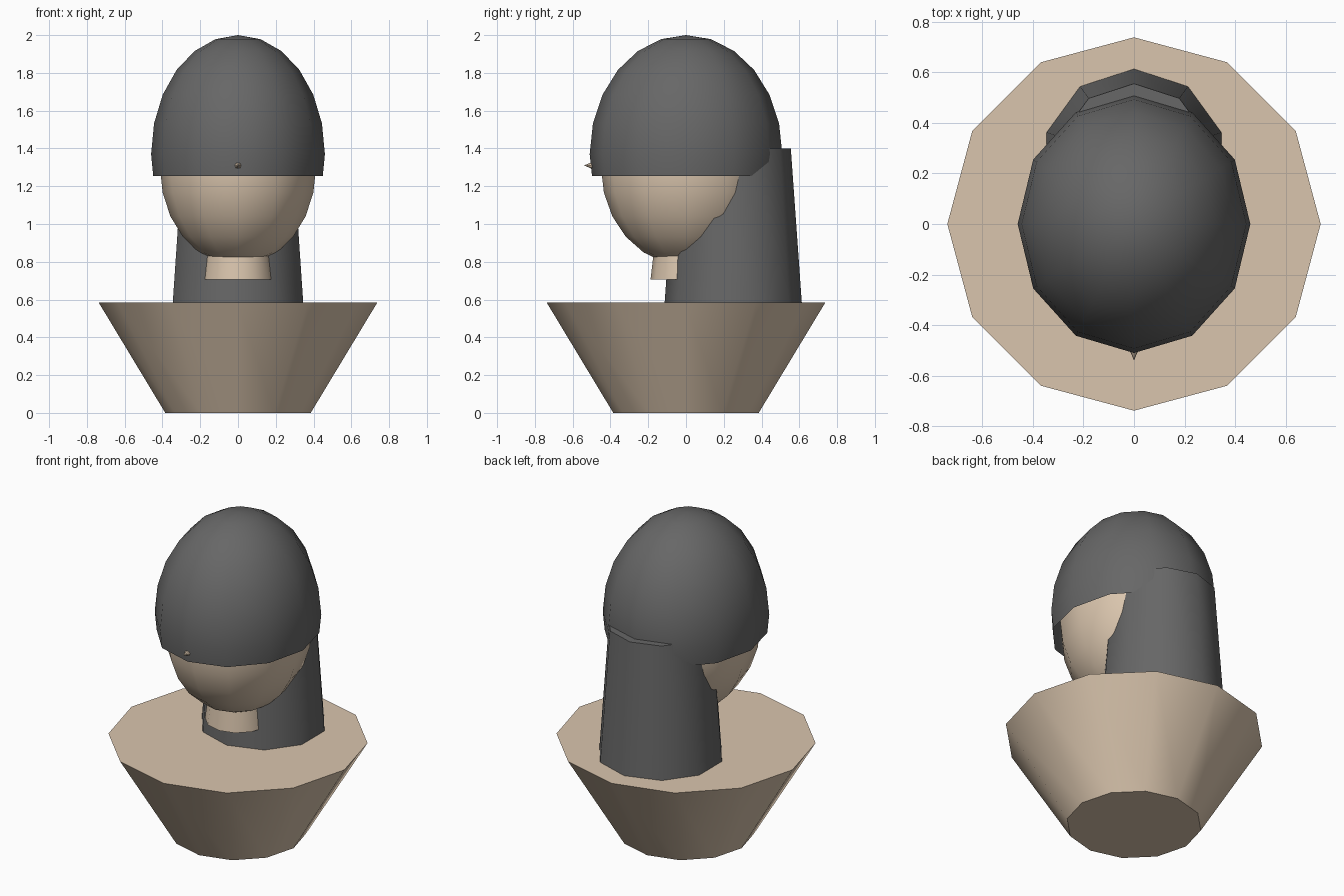
import bpy, bmesh, math
from mathutils import Matrix, Vector

if "Cube" in bpy.data.objects:
    bpy.data.objects.remove(bpy.data.objects["Cube"])


def material(name, rgb):
    m = bpy.data.materials.new(name)
    m.diffuse_color = (*rgb, 1)
    m.use_nodes = True
    m.node_tree.nodes["Principled BSDF"].inputs["Base Color"].default_value = m.diffuse_color
    return m


SKIN = material("skin", (0.70, 0.56, 0.42))
DARK = material("dark_grey", (0.135, 0.135, 0.135))


def finish(name, bm, mat):
    """Turn a bmesh into a named, coloured, smooth-shaded object."""
    bmesh.ops.recalc_face_normals(bm, faces=bm.faces)
    me = bpy.data.meshes.new(name)
    bm.to_mesh(me)
    bm.free()
    ob = bpy.data.objects.new(name, me)
    bpy.context.collection.objects.link(ob)
    me.materials.append(mat)
    bpy.ops.object.select_all(action='DESELECT')
    ob.select_set(True)
    bpy.context.view_layer.objects.active = ob
    bpy.ops.object.shade_smooth_by_angle(angle=math.radians(40))
    return ob


def frustum(name, mat, sides, r0, r1, z0, z1, y=0.0):
    """Upright tapered prism with a corner pointing to the back."""
    bm = bmesh.new()
    rings = []
    for r, z in ((r0, z0), (r1, z1)):
        angles = [math.tau * i / sides for i in range(sides)]
        rings.append([bm.verts.new((r * math.sin(a), y + r * math.cos(a), z))
                      for a in angles])
    for i in range(sides):
        j = (i + 1) % sides
        bm.faces.new((rings[0][i], rings[0][j], rings[1][j], rings[1][i]))
    for ring in rings:
        bm.faces.new(ring)
    return finish(name, bm, mat)


def ellipsoid(name, mat, radii, z, cut=None):
    """Ellipsoid, optionally left open below the height cut."""
    bm = bmesh.new()
    bmesh.ops.create_uvsphere(bm, u_segments=12, v_segments=12, radius=1)
    bmesh.ops.scale(bm, vec=Vector(radii), verts=bm.verts)
    bmesh.ops.translate(bm, vec=(0, 0, z), verts=bm.verts)
    if cut is not None:
        bmesh.ops.bisect_plane(bm, geom=bm.verts[:] + bm.edges[:] + bm.faces[:],
                               plane_co=(0, 0, cut), plane_no=(0, 0, 1),
                               clear_inner=True)
    return finish(name, bm, mat)


# Flared body and floating neck
frustum("body", SKIN, 12, 0.385, 0.738, 0.0, 0.585)
frustum("neck", SKIN, 12, 0.188, 0.165, 0.705, 0.90)

# Head, open cap of hair, and long hair down the back
ellipsoid("head", SKIN, (0.413, 0.45, 0.52), 1.30)
ellipsoid("hair_cap", DARK, (0.46, 0.51, 0.63), 1.37, cut=1.255)
frustum("back_hair", DARK, 10, 0.363, 0.305, 0.585, 1.40, y=0.25)

# Pointed nose whose tip pokes through the cap
bm = bmesh.new()
bmesh.ops.create_cone(bm, cap_ends=True, segments=8, radius1=0.05, radius2=0,
                      depth=0.12, matrix=Matrix.Translation((0, -0.48, 1.31))
                      @ Matrix.Rotation(math.pi / 2, 4, 'X'))
finish("nose", bm, SKIN)
